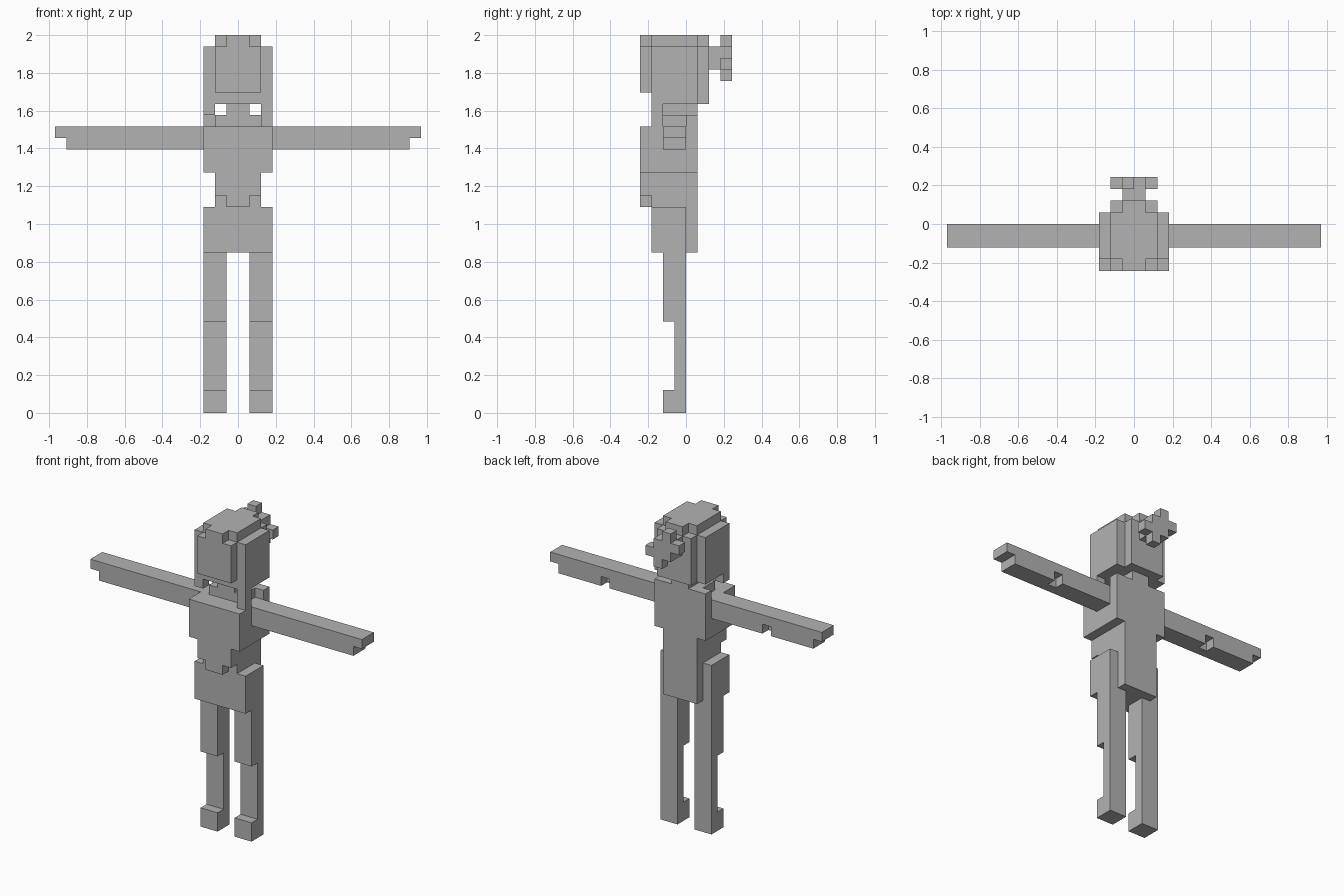
import bpy
import bmesh
from itertools import product
from mathutils import Vector

UNIT = 2 / 33  # edge of one block

cube = bpy.data.objects.get("Cube")
if cube:
    bpy.data.objects.remove(cube)

grey = bpy.data.materials.new("plain_grey")
grey.use_nodes = True
colour = (0.45, 0.45, 0.45, 1)
grey.diffuse_color = colour
grey.node_tree.nodes["Principled BSDF"].inputs["Base Color"].default_value = colour


def cells(x, y, z):
    """All block cells inside three (low, high) ranges."""
    return set(product(range(*x), range(*y), range(*z)))


def mirrored(block):
    return {(-1 - x, y, z) for x, y, z in block}


def build(name, blocks):
    """Make the outer skin of a set of block cells, with flat areas merged."""
    bm = bmesh.new()
    for cell in blocks:
        for axis, side in product(range(3), (0, 1)):
            neighbour = list(cell)
            neighbour[axis] += 2 * side - 1
            if tuple(neighbour) in blocks:
                continue
            corner = Vector(cell)
            corner[axis] += side
            u, v = Vector(), Vector()
            u[(axis + 1) % 3] = 1
            v[(axis + 2) % 3] = 1
            ring = [corner, corner + u, corner + u + v, corner + v]
            if not side:
                ring.reverse()
            bm.faces.new([bm.verts.new(p * UNIT) for p in ring])
    bmesh.ops.remove_doubles(bm, verts=bm.verts, dist=UNIT / 100)
    bmesh.ops.dissolve_limit(bm, angle_limit=0.01, verts=bm.verts, edges=bm.edges)
    mesh = bpy.data.meshes.new(name)
    bm.to_mesh(mesh)
    bm.free()
    mesh.materials.append(grey)
    obj = bpy.data.objects.new(name, mesh)
    bpy.context.collection.objects.link(obj)


# Legs: foot, shin and thigh
leg = cells((1, 3), (-2, 0), (0, 14)) - cells((1, 3), (-2, -1), (2, 8))
build("left_leg", leg)
build("right_leg", mirrored(leg))

# Arms: stepped finger tip and a notch at the elbow
arm = cells((3, 16), (-2, 0), (23, 25))
arm -= cells((15, 16), (-2, 0), (23, 24))
arm -= cells((9, 10), (-1, 0), (23, 24))
build("left_arm", arm)
build("right_arm", mirrored(arm))

# Torso: hips, back panel, waist, pointed front hem, chest
torso = cells((-3, 3), (-3, 0), (14, 18))
torso |= cells((-2, 2), (-3, 1), (14, 21))
torso |= cells((-1, 1), (-4, -3), (18, 19))
torso |= cells((-2, 2), (-4, -3), (19, 21))
torso |= cells((-3, 3), (-4, 1), (21, 25))
build("torso", torso)

# Neck and collar
neck = cells((-2, 2), (-2, 1), (25, 26)) | cells((-3, 3), (0, 1), (25, 26))
neck |= cells((-1, 1), (-2, 1), (26, 27))
build("neck", neck)

# Head: skull, face, crown, uneven side locks
head = cells((-3, 3), (-3, 1), (27, 32)) | cells((-2, 2), (1, 2), (27, 32))
head |= cells((-2, 2), (-4, -3), (28, 32))
head |= cells((-2, 2), (-3, 1), (32, 33)) | cells((-1, 1), (-4, 2), (32, 33))
head |= cells((2, 3), (-3, -2), (25, 27)) | cells((-3, -2), (-3, -2), (26, 27))
build("head", head)

# Pinwheel bow on the back of the head
bow = cells((-1, 1), (2, 4), (30, 32))
bow |= cells((1, 2), (3, 4), (30, 31)) | cells((-2, -1), (3, 4), (31, 32))
bow |= cells((-1, 0), (3, 4), (32, 33)) | cells((0, 1), (3, 4), (29, 30))
build("hair_bow", bow)
